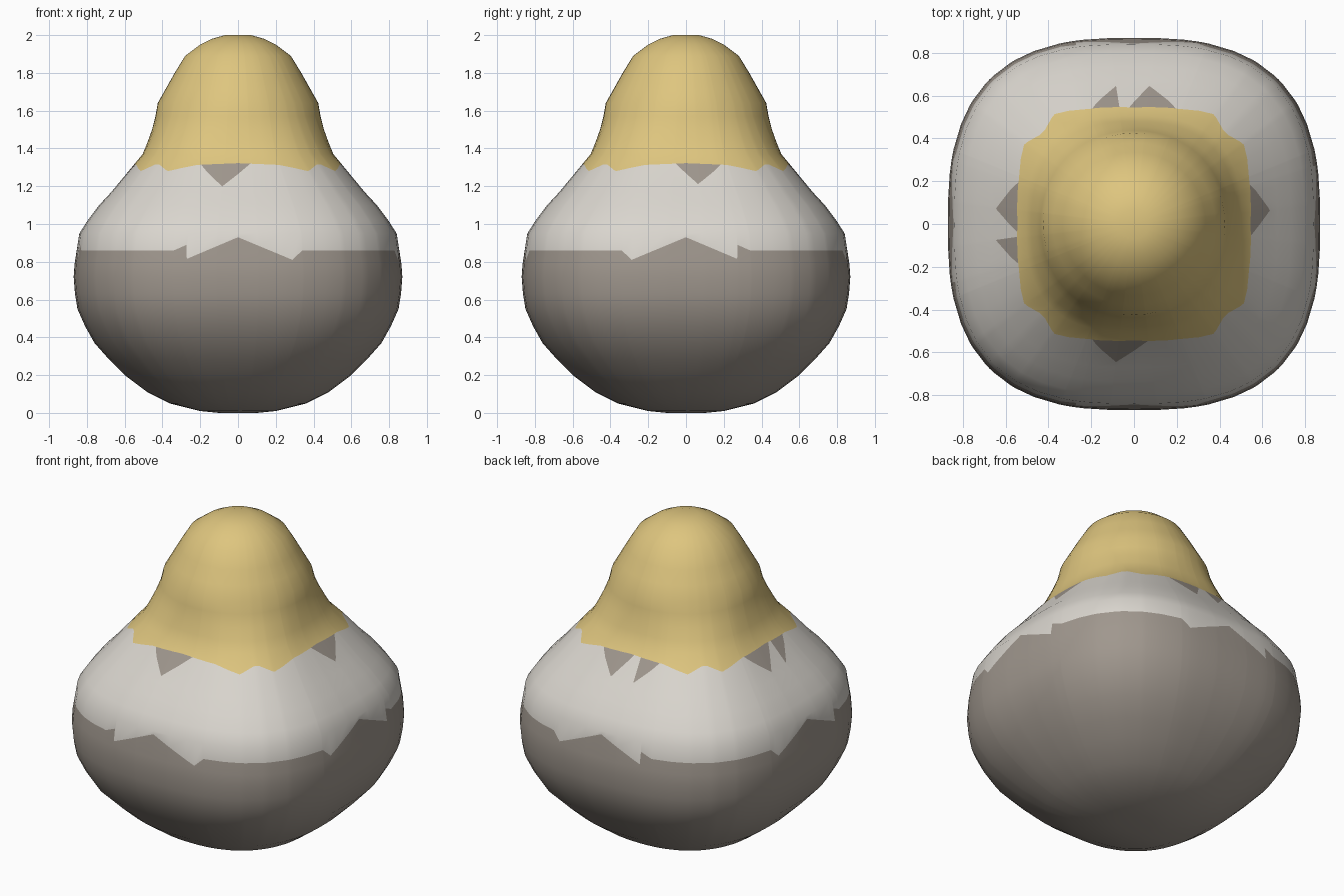
import bpy
import bmesh
from math import tan, pi
from mathutils import Vector

cube = bpy.data.objects.get("Cube")
if cube:
    bpy.data.objects.remove(cube, do_unlink=True)


def make_material(name, color):
    mat = bpy.data.materials.new(name)
    mat.use_nodes = True
    mat.diffuse_color = (*color, 1)
    mat.node_tree.nodes["Principled BSDF"].inputs["Base Color"].default_value = (*color, 1)
    return mat


GREY, WHITE, YELLOW = range(3)
materials = [make_material("warm grey", (0.35, 0.31, 0.27)),
             make_material("off white", (0.70, 0.67, 0.62)),
             make_material("sand yellow", (0.73, 0.56, 0.21))]


def lerp(points, x):
    """Piecewise linear lookup in a list of (x, value) pairs."""
    if x <= points[0][0]:
        return points[0][1]
    for (a, va), (b, vb) in zip(points, points[1:]):
        if x <= b:
            return va + (vb - va) * (x - a) / (b - a)
    return points[-1][1]


# Silhouette (height, half width) and squareness (height, exponent)
PROFILE = [(0, 0.1), (0.01, 0.2), (0.05, 0.36), (0.11, 0.48), (0.2, 0.6), (0.28, 0.68),
           (0.37, 0.76), (0.46, 0.81), (0.55, 0.85), (0.63, 0.863), (0.72, 0.87),
           (0.79, 0.865), (0.95, 0.84), (1.02, 0.795), (1.1, 0.735), (1.17, 0.67),
           (1.37, 0.505), (1.43, 0.48), (1.5, 0.455), (1.57, 0.437), (1.64, 0.425),
           (1.72, 0.38), (1.8, 0.335), (1.89, 0.28), (1.95, 0.2), (1.98, 0.14), (2, 0.07)]
SQUARENESS = [(0, 2.2), (0.4, 2.7), (1.3, 2.8), (1.6, 2)]

# Colour borders along one side: 0 is its middle, 1 its corner
WAIST_STEP = [(0, 0.93), (0.34, 0.81), (0.41, 0.86)]
WAIST_NOTCH = [(0, 0.93), (0.32, 0.815), (0.325, 0.89), (0.41, 0.86)]
HEM = [(0, 1.322), (0.4, 1.313), (0.72, 1.28), (0.95, 1.315)]

# Sides: outward axis, along axis, direction of travel, notch end, hem marks
X, Y = Vector((1, 0, 0)), Vector((0, 1, 0))
SIDES = [
    (-Y, X, 1, -1, [(-0.36, 0), (-0.13, 1), (0.12, 0)]),
    (X, Y, 1, 1, [(-0.1, 0), (0.1, 0.9), (0.34, 0)]),
    (Y, X, -1, -1, [(-0.36, 0), (-0.13, 1), (-0.125, 0), (-0.04, 0), (0.11, 1), (0.36, 0)]),
    (-X, Y, -1, -1, [(-0.34, 0), (-0.115, 1), (-0.11, 0), (-0.07, 0), (0.11, 1), (0.36, 0)]),
]


def surface_point(out, along, q, z):
    n = lerp(SQUARENESS, z)
    scale = lerp(PROFILE, z) / (1 + abs(q) ** n) ** (1 / n)
    return (out + along * q) * scale + Vector((0, 0, z))


# Columns of heights around the body, with rows following the colour borders
low = [z for z, _ in PROFILE if z < 0.8]
mid = [z for z, _ in PROFILE if 0.9 < z < 1.2]
high = [z for z, _ in PROFILE if z > 1.3]
columns = []
for out, along, travel, notch_end, marks in SIDES:
    stops = {tan(pi / 4 * i / 6) for i in range(-5, 6)} | {-travel}
    stops |= {q for q, _ in marks}
    for line, end in ((WAIST_NOTCH, notch_end), (WAIST_STEP, -notch_end), (HEM, 1), (HEM, -1)):
        stops |= {q * end for q, _ in line}
    for q in sorted(stops, reverse=travel < 0):
        waist = lerp(WAIST_NOTCH if q * notch_end > 0 else WAIST_STEP, abs(q))
        hem = lerp(HEM, abs(q))
        tip = hem - 0.12 * lerp(marks, q)
        heights = low + [waist] + mid + [tip, hem] + high
        columns.append([surface_point(out, along, q, z) for z in heights])

# Colour of each band of faces, from the base up
bands = [GREY] * len(low) + [WHITE] * (len(mid) + 1) + [GREY] + [YELLOW] * len(high)

bm = bmesh.new()
grid = [[bm.verts.new(p) for p in column] for column in columns]
for i, a in enumerate(grid):
    b = grid[(i + 1) % len(grid)]
    for row, color in enumerate(bands):
        face = bm.faces.new((a[row], b[row], b[row + 1], a[row + 1]))
        face.material_index = color
bottom = bm.faces.new([column[0] for column in reversed(grid)])
bottom.material_index = GREY
top = bm.faces.new([column[-1] for column in grid])
top.material_index = YELLOW
bmesh.ops.remove_doubles(bm, verts=bm.verts, dist=0.0004)
bmesh.ops.recalc_face_normals(bm, faces=bm.faces)
for face in bm.faces:
    face.smooth = True

mesh = bpy.data.meshes.new("rounded_body")
bm.to_mesh(mesh)
bm.free()
for mat in materials:
    mesh.materials.append(mat)
body = bpy.data.objects.new("rounded_body", mesh)
bpy.context.collection.objects.link(body)
